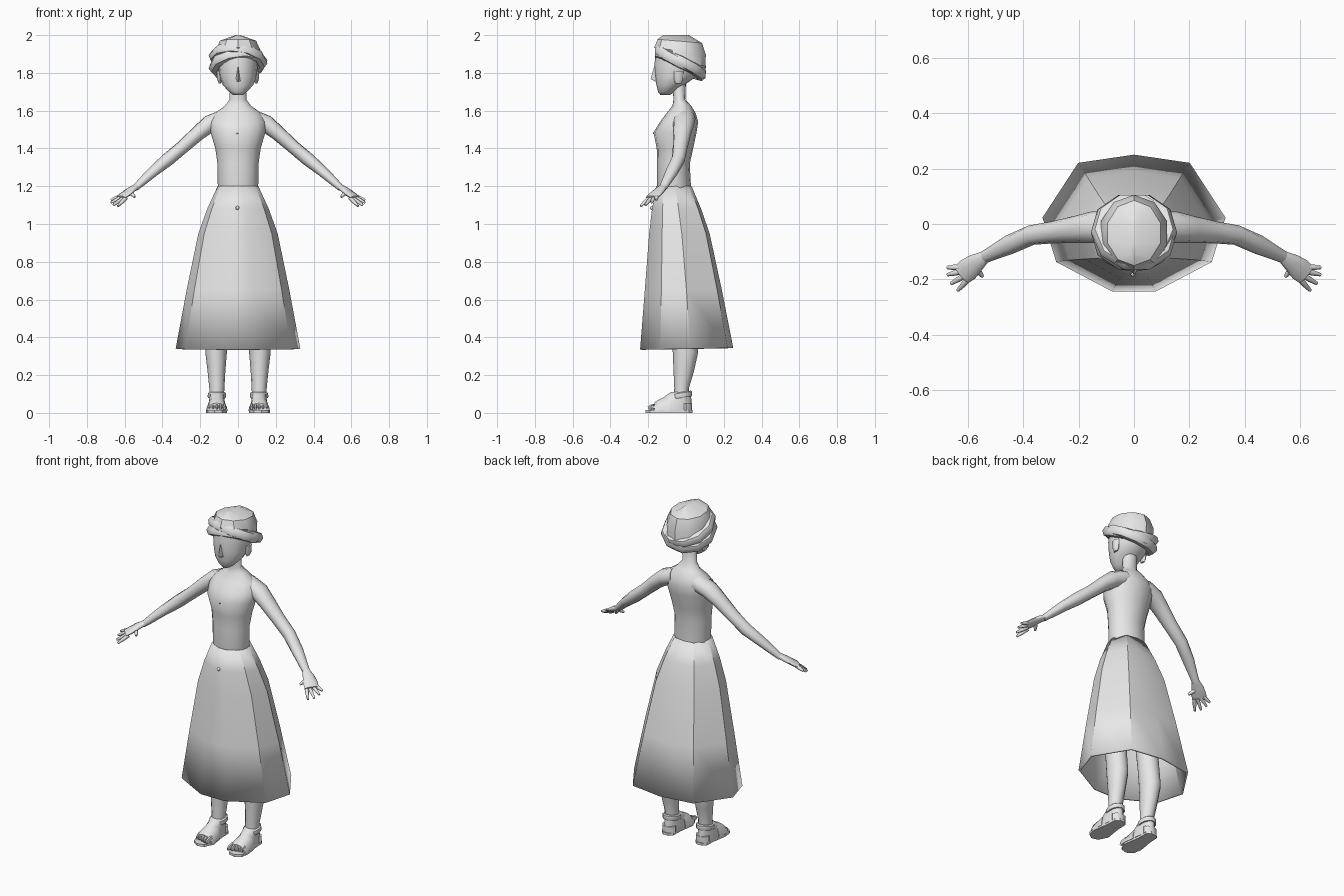
import bpy, bmesh, math
from mathutils import Vector

if "Cube" in bpy.data.objects:
    bpy.data.objects.remove(bpy.data.objects["Cube"])

clay = bpy.data.materials.new("plain_grey")
clay.use_nodes = True
GREY = (0.8, 0.8, 0.8, 1)
clay.diffuse_color = GREY
clay.node_tree.nodes["Principled BSDF"].inputs["Base Color"].default_value = GREY


def finish(ob, angle=60, mirror=False):
    """Material, shading and optional left/right mirror."""
    ob.data.materials.append(clay)
    bpy.ops.object.select_all(action='DESELECT')
    ob.select_set(True)
    bpy.context.view_layer.objects.active = ob
    bpy.ops.object.shade_smooth_by_angle(angle=math.radians(angle))
    if mirror:
        mod = ob.modifiers.new("Mirror", 'MIRROR')
        mod.use_mirror_merge = False
    return ob


def loft(name, rings, cap=True, **kw):
    """Skin a list of equal-length point rings."""
    bm = bmesh.new()
    rows = [[bm.verts.new(p) for p in ring] for ring in rings]
    n = len(rows[0])
    for a, b in zip(rows, rows[1:]):
        for i in range(n):
            bm.faces.new((a[i], a[(i + 1) % n], b[(i + 1) % n], b[i]))
    if cap:
        bm.faces.new(rows[0])
        bm.faces.new(rows[-1])
    bmesh.ops.recalc_face_normals(bm, faces=bm.faces)
    me = bpy.data.meshes.new(name)
    bm.to_mesh(me)
    bm.free()
    ob = bpy.data.objects.new(name, me)
    bpy.context.collection.objects.link(ob)
    return finish(ob, **kw)


def level(z, half, front, back, cx=0, n=16, tilt=0):
    """Horizontal oval ring between two y limits."""
    mid, ry = (front + back) / 2, (back - front) / 2
    pts = []
    for i in range(n):
        a = 2 * math.pi * i / n
        pts.append((cx + half * math.sin(a), mid + ry * math.cos(a),
                    z + tilt * math.cos(a)))
    return pts


def limb(name, path, n=10, **kw):
    """Tube through (x, y, z, half width, half thickness) stations."""
    pts = [Vector(p[:3]) for p in path]
    rings = []
    for i, p in enumerate(path):
        d = (pts[min(i + 1, len(pts) - 1)] - pts[max(i - 1, 0)]).normalized()
        side = Vector((-d.y, d.x, 0)).normalized()
        up = d.cross(side)
        rings.append([pts[i] + side * p[3] * math.cos(2 * math.pi * k / n)
                      + up * p[4] * math.sin(2 * math.pi * k / n) for k in range(n)])
    return loft(name, rings, mirror=True, **kw)


# Skirt: flared nine-sided shell with a thin hem
half_outline = [(.61, .88), (1, .08), (.85, -.57), (.24, -1)]
outline = [(0, 1)] + half_outline + [(-x, y) for x, y in reversed(half_outline)]
skirt_rings = []
for z, half, front, back in [(.34, .33, -.243, .25), (.65, .272, -.218, .19), (.95, .21, -.195, .125),
                             (1.08, .163, -.18, .08), (1.2, .108, -.158, .03)]:
    mid, ry = (front + back) / 2, (back - front) / 2
    skirt_rings.append([(x * half, mid + y * ry, z + .005 * y * (z < .4)) for x, y in outline])
skirt = loft("skirt", skirt_rings, cap=False, angle=42)
solid = skirt.modifiers.new("Cloth", 'SOLIDIFY')
solid.thickness = .012
solid.offset = -1

# Torso with shoulders and neck
loft("torso", [level(*r) for r in [
    (1.1, .09, -.14, .02), (1.2, .107, -.153, .026), (1.32, .109, -.153, .02), (1.4, .12, -.155, .038),
    (1.485, .145, -.172, .056), (1.54, .15, -.138, .064), (1.585, .125, -.105, .052),
    (1.625, .07, -.072, .028), (1.66, .044, -.066, -.004), (1.76, .043, -.075, .0)]])

# Head, nose and ears
loft("head", [level(*r) for r in [
    (1.682, .024, -.135, -.085), (1.7, .048, -.148, -.06), (1.735, .08, -.157, -.01),
    (1.78, .098, -.163, .055), (1.85, .106, -.167, .085), (1.93, .1, -.155, .08)]])
loft("nose", [[(-w, -.15, z), (w, -.15, z), (0, tip, z)]
              for z, w, tip in [(1.755, .016, -.165), (1.768, .015, -.187), (1.835, .006, -.168)]], angle=30)
loft("ear", [level(z, w, -.05 - w, -.03 + w, cx=.096, n=8)
             for z, w in [(1.745, .006), (1.765, .014), (1.81, .016)]], mirror=True)

# Headwrap: faceted crown and two crossing rolls
loft("headwrap_crown", [level(*r, n=10, tilt=t) for r, t in [
    ((1.83, .115, -.14, .1), -.06), ((1.915, .125, -.168, .105), -.02),
    ((1.968, .1, -.15, .085), -.01), ((2, .012, -.12, .015), 0)]], angle=35)
for label, z, lean in [("upper", 1.872, .14), ("lower", 1.845, -.14)]:
    bpy.ops.mesh.primitive_torus_add(
        major_radius=.126, minor_radius=.031, major_segments=10, minor_segments=7,
        location=(0, -.03, z), rotation=(-.46, lean, 0))
    roll = bpy.context.object
    roll.name = "headwrap_roll_" + label
    finish(roll, 50)

# Arms, hands and fingers
limb("arm", [(.07, -.01, 1.56, .06, .05), (.15, -.012, 1.53, .057, .048), (.21, -.02, 1.482, .049, .041),
             (.29, -.03, 1.41, .04, .036), (.37, -.04, 1.343, .036, .036), (.45, -.075, 1.277, .035, .028),
             (.51, -.105, 1.222, .026, .022), (.545, -.122, 1.19, .022, .017)])
limb("palm", [(.535, -.117, 1.2, .021, .016), (.57, -.14, 1.178, .034, .016),
              (.6, -.165, 1.155, .042, .014), (.622, -.184, 1.14, .038, .011)])
fingers = [((.627, -.156, 1.146), (.674, -.157, 1.127)), ((.618, -.17, 1.142), (.673, -.183, 1.113)),
           ((.606, -.184, 1.138), (.66, -.215, 1.1)), ((.594, -.196, 1.137), (.636, -.24, 1.095)),
           ((.568, -.16, 1.165), (.546, -.19, 1.143))]
for name, (base, tip) in zip(["little", "ring", "middle", "index", "thumb"], fingers):
    mid = [(a + b) / 2 for a, b in zip(base, tip)]
    limb(name + "_finger", [(*base, .011, .011), (*mid, .01, .01), (*tip, .006, .006)], n=6)

# Legs
LEG = .112
loft("leg", [level(z, w, f, b, cx=LEG + dx, n=12) for z, w, f, b, dx in [
    (.06, .036, -.065, .02, 0), (.13, .04, -.062, .015, 0), (.22, .047, -.066, .042, .002),
    (.32, .057, -.07, .064, .004), (.45, .058, -.08, .05, .003), (.6, .065, -.09, .03, 0),
    (.95, .085, -.12, .03, -.012)]], mirror=True)

# Feet and toes
loft("foot", [level(z, w, f, b, cx=LEG, n=12) for z, w, f, b in [
    (.012, .046, -.175, .03), (.04, .046, -.168, .03), (.075, .04, -.13, .028), (.11, .036, -.08, .022)]],
    mirror=True)
for i in range(5):
    x, r = LEG - .04 + i * .02, .016 - i * .0018
    limb("toe_%d" % (i + 1), [(x, -.15, .035, .01, .018), (x, -.185 + i * .004, .03, r * .65, r),
                              (x, -.2 + i * .006, .025, r * .4, r * .6)], n=6)

# Sandals: sole, toe strap, ankle strap and side tab
sole = [(-.028, -.205), (.012, -.215), (.048, -.19), (.057, -.14), (.042, -.05), (.038, .015), (.018, .035),
        (-.018, .035), (-.038, .015), (-.04, -.05), (-.055, -.15)]
loft("sandal_sole", [[(LEG + x, y, z) for x, y in sole] for z in (0, .014)], angle=30, mirror=True)
arch = [math.pi * k / 8 for k in range(9)]
loft("toe_strap", [[(LEG + w * math.cos(a), y, .01 + h * math.sin(a)) for a in arch]
                   for y, w, h in [(-.168, .055, .042), (-.15, .057, .058), (-.085, .05, .09)]],
     angle=40, mirror=True)
strap = [level(z, .046 + e, -.078 - e, .03 + e, cx=LEG, n=12, tilt=.008)
         for z, e in [(.08, 0), (.085, .003), (.105, .001), (.11, -.005)]]
loft("ankle_strap", strap, angle=40, mirror=True)
loft("heel_tab", [level(z, .043, -.03, .032, cx=LEG, n=8) for z in (.01, .05)], angle=50, mirror=True)

# Small fastenings on the dress front
for name, y, z, r in [("waist_button", -.18, 1.085, .01), ("neckline_button", -.17, 1.48, .005)]:
    bpy.ops.mesh.primitive_uv_sphere_add(segments=8, ring_count=6, radius=r, location=(-.003, y, z))
    bpy.context.object.name = name
    finish(bpy.context.object)
